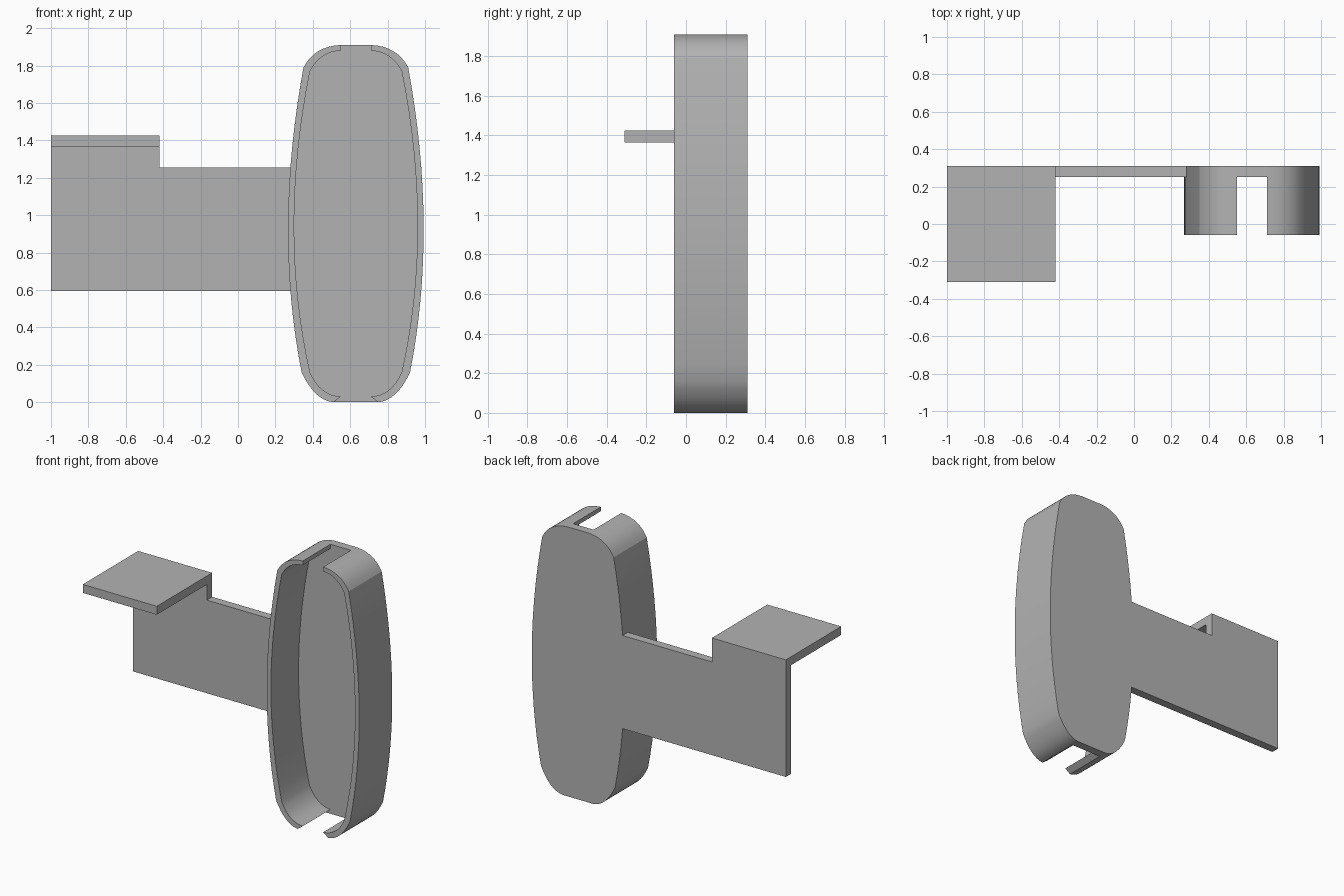
import bpy
import bmesh
import math

cube = bpy.data.objects.get("Cube")
if cube:
    bpy.data.objects.remove(cube, do_unlink=True)

# One plain grey for the whole bracket
grey = bpy.data.materials.new("plain grey")
grey.use_nodes = True
COLOUR = (0.45, 0.45, 0.45, 1)
grey.diffuse_color = COLOUR
grey.node_tree.nodes["Principled BSDF"].inputs["Base Color"].default_value = COLOUR

CENTRE = 0.63                # middle of the holder in x
FRONT, INNER, BACK = -0.06, 0.25, 0.31


def curve(start, control, end, steps):
    """Points of a quadratic curve from start to end."""
    points = []
    for i in range(steps + 1):
        t = i / steps
        points.append(tuple((1 - t) ** 2 * a + 2 * t * (1 - t) * b + t * t * c
                            for a, b, c in zip(start, control, end)))
    return points


def flip(points):
    return [(2 * CENTRE - x, z) for x, z in reversed(points)]


def extrude(name, outline, y0, y1):
    """Solid made by pulling an (x, z) outline along y."""
    bm = bmesh.new()
    face = bm.faces.new([bm.verts.new((x, y0, z)) for x, z in outline])
    moved = bmesh.ops.extrude_face_region(bm, geom=[face])["geom"]
    bmesh.ops.translate(bm, vec=(0, y1 - y0, 0),
                        verts=[v for v in moved if isinstance(v, bmesh.types.BMVert)])
    bmesh.ops.recalc_face_normals(bm, faces=bm.faces[:])
    mesh = bpy.data.meshes.new(name)
    bm.to_mesh(mesh)
    bm.free()
    mesh.materials.append(grey)
    obj = bpy.data.objects.new(name, mesh)
    bpy.context.collection.objects.link(obj)
    bpy.ops.object.select_all(action="DESELECT")
    obj.select_set(True)
    bpy.context.view_layer.objects.active = obj
    bpy.ops.object.shade_smooth_by_angle(angle=math.radians(20))
    return obj


def half_outline(bottom, low, side, high, top, low_ctrl, high_ctrl):
    """Right-hand half of the holder outline, from bottom to top."""
    return (curve(bottom, low_ctrl, low, 8)
            + curve(low, side, high, 16)[1:]
            + curve(high, high_ctrl, top, 8)[1:])


outer = half_outline((0.51, 0), (0.34, 0.16), (0.19, 0.92), (0.35, 1.79), (0.55, 1.91),
                     (0.41, 0.01), (0.41, 1.905))
inner = half_outline((0.55, 0.03), (0.385, 0.16), (0.215, 0.92), (0.385, 1.77), (0.55, 1.88),
                     (0.44, 0.035), (0.44, 1.875))

# Holder: solid back and two side walls with a slot between them
extrude("holder_back", outer + flip(outer), INNER, BACK)
wall = outer + inner[::-1]
extrude("holder_wall_right", wall, FRONT, INNER)
extrude("holder_wall_left", flip(wall), FRONT, INNER)

# Arm plate with its raised end, and the shelf reaching forward
extrude("arm_plate", [(-1, 0.595), (0.285, 0.595), (0.285, 1.255), (-0.42, 1.255),
                      (-0.42, 1.425), (-1, 1.425)], INNER, BACK)
extrude("shelf", [(-1, 1.365), (-0.42, 1.365), (-0.42, 1.425), (-1, 1.425)], -0.31, INNER)
